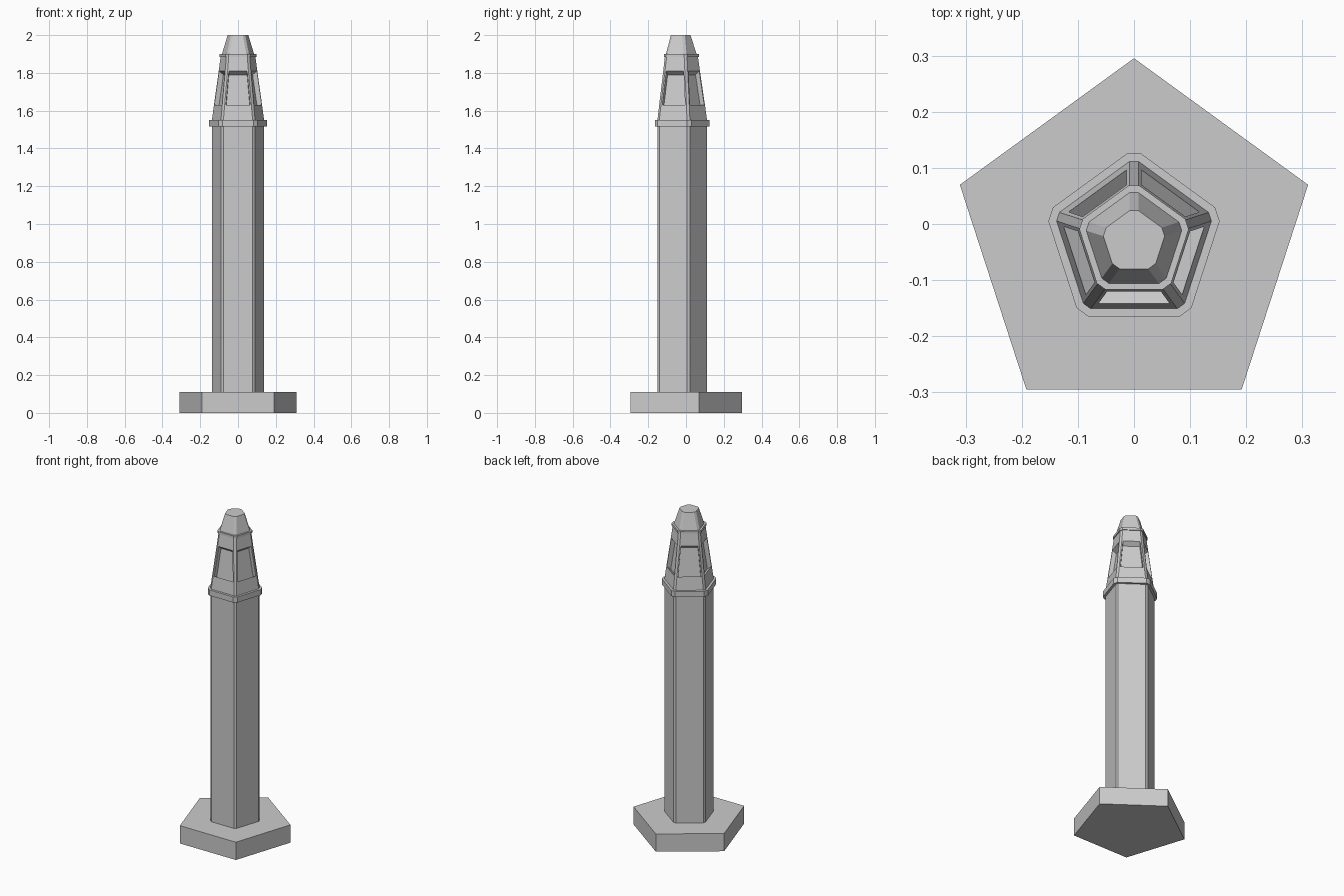
import bpy, bmesh
from math import sin, cos, tan, radians
from mathutils import Vector

if "Cube" in bpy.data.objects:
    bpy.data.objects.remove(bpy.data.objects["Cube"])

CY = -0.031          # pentagon centre, so the bounding box is centred on y = 0
NORMALS = [radians(-90 + 72 * k) for k in range(5)]


def ring(apothem, cut=0.0, margin=None):
    """Pentagon outline with cut corners; margin adds window edge points."""
    half = apothem * tan(radians(36))
    if cut == 0:
        offs = [half]
    elif margin is None:
        offs = [-(half - cut), half - cut]
    else:
        a, b = half - cut, half - cut - margin
        offs = [-a, -b, b, a]
    return [(apothem * cos(t) - o * sin(t), CY + apothem * sin(t) + o * cos(t))
            for t in NORMALS for o in offs]


def loft(name, levels, cut=0.0, margin=None, window_band=None):
    """Skin pentagon outlines given as (z, apothem)."""
    bm = bmesh.new()
    rings = [[bm.verts.new((x, y, z)) for x, y in ring(a, cut, margin)]
             for z, a in levels]
    n = len(rings[0])
    windows = []
    for i, (lo, hi) in enumerate(zip(rings, rings[1:])):
        for j in range(n):
            k = (j + 1) % n
            f = bm.faces.new((lo[j], lo[k], hi[k], hi[j]))
            if i == window_band and j % 4 == 1:
                windows.append((f, NORMALS[j // 4]))
    bm.faces.new(rings[0][::-1])
    bm.faces.new(rings[-1])
    # window recesses, pushed inward and slightly down
    for f, t in windows:
        new = bmesh.ops.extrude_discrete_faces(bm, faces=[f])["faces"][0]
        bmesh.ops.translate(bm, verts=new.verts[:],
                            vec=Vector((-0.024 * cos(t), -0.024 * sin(t), -0.02)))
    bm.normal_update()
    mesh = bpy.data.meshes.new(name)
    bm.to_mesh(mesh)
    bm.free()
    obj = bpy.data.objects.new(name, mesh)
    bpy.context.collection.objects.link(obj)
    return obj


# plinth and shaft
loft("base_plinth", [(0, 0.264), (0.11, 0.264)])
loft("column_shaft", [(0.11, 0.12), (1.52, 0.12)], cut=0.010)

# collar under the lantern
loft("lower_collar", [(1.515, 0.134), (1.55, 0.134)], cut=0.016)

# tapered lantern with a recessed window on each side
loft("lantern_body", [(1.55, 0.12), (1.63, 0.111), (1.81, 0.0895), (1.885, 0.081)],
     cut=0.010, margin=0.007, window_band=1)

# upper collar and blunt cap
loft("upper_collar", [(1.885, 0.086), (1.90, 0.086)], cut=0.012)
loft("cap", [(1.90, 0.075), (2.0, 0.049)], cut=0.010)
